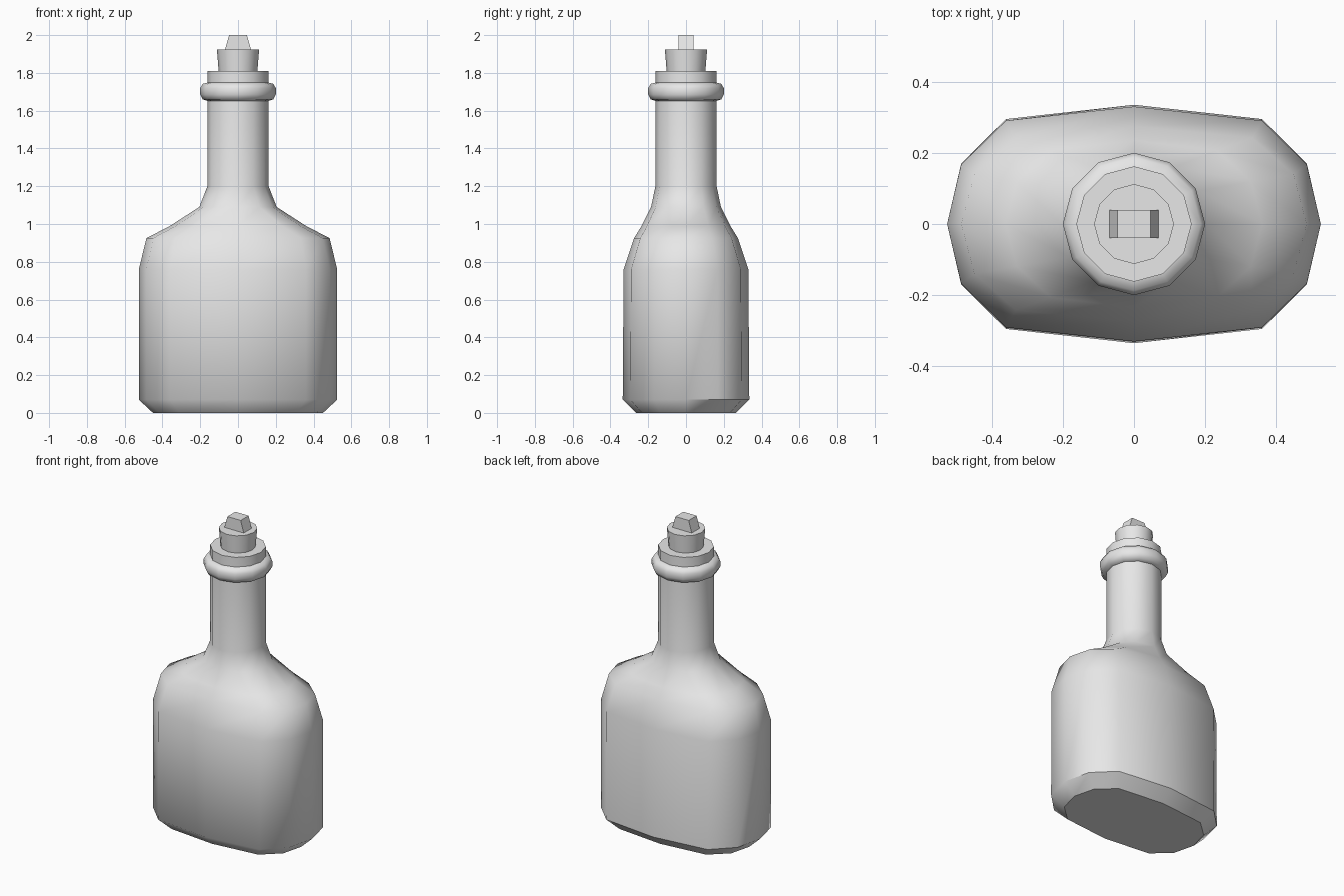
import bpy, bmesh, math

cube = bpy.data.objects.get("Cube")
if cube:
    bpy.data.objects.remove(cube, do_unlink=True)

grey = bpy.data.materials.new("plain_grey")
grey.use_nodes = True
grey.diffuse_color = (0.8, 0.8, 0.8, 1)
grey.node_tree.nodes["Principled BSDF"].inputs["Base Color"].default_value = (0.8, 0.8, 0.8, 1)

# Quarter outlines: flattened flask and plain round
FLASK = [(1, 0), (0.925, 0.507), (0.685, 0.88), (0, 1)]
ROUND = [(math.cos(i * math.pi / 6), math.sin(i * math.pi / 6)) for i in range(4)]


def section(z, rx, ry, flat):
    """Twelve-sided ring, blended from round (0) to flask (1)."""
    q = [(rx * (a[0] * flat + b[0] * (1 - flat)), ry * (a[1] * flat + b[1] * (1 - flat)))
         for a, b in zip(FLASK, ROUND)]
    half = q + [(-x, y) for x, y in q[-2::-1]]
    return [(x, y, z) for x, y in half + [(-x, -y) for x, y in half[1:-1]]]


def loft(name, rings, angle=50, sharp_rule=None):
    """Skin a stack of rings, cap both ends and shade it."""
    bm = bmesh.new()
    loops = [[bm.verts.new(p) for p in ring] for ring in rings]
    n = len(loops[0])
    for low, high in zip(loops, loops[1:]):
        for i in range(n):
            j = (i + 1) % n
            bm.faces.new((low[i], low[j], high[j], high[i]))
    bm.faces.new(loops[0][::-1])
    bm.faces.new(loops[-1])
    bmesh.ops.recalc_face_normals(bm, faces=bm.faces)
    mesh = bpy.data.meshes.new(name)
    bm.to_mesh(mesh)
    bm.free()
    mesh.materials.append(grey)
    obj = bpy.data.objects.new(name, mesh)
    bpy.context.collection.objects.link(obj)
    bpy.ops.object.select_all(action="DESELECT")
    obj.select_set(True)
    bpy.context.view_layer.objects.active = obj
    bpy.ops.object.shade_smooth_by_angle(angle=math.radians(angle))
    if sharp_rule:
        for e in mesh.edges:
            if sharp_rule(*(mesh.vertices[v].co for v in e.vertices)):
                e.use_edge_sharp = True
    return obj


# Flask body, shoulders and neck
bottle = [
    (0, 0.45, 0.265, 1), (0.07, 0.525, 0.335, 1), (0.76, 0.525, 0.33, 1),
    (0.925, 0.485, 0.275, 1), (0.99, 0.36, 0.235, 0.8), (1.09, 0.205, 0.185, 0.3),
    (1.2, 0.162, 0.162, 0), (1.81, 0.162, 0.162, 0),
]


def base_edges(a, b):
    level = abs(a.z - b.z) < 0.001
    return level and (a.z < 0.01 or (a.z < 0.1 and a.y + b.y > 0))


loft("bottle", [section(*r) for r in bottle], sharp_rule=base_edges)

# Rounded collar around the neck
collar = [(1.65, 0.155), (1.66, 0.187), (1.685, 0.2), (1.72, 0.2), (1.742, 0.187), (1.75, 0.155)]
loft("collar", [section(z, r, r, 0) for z, r in collar])

# Tapered stopper
loft("stopper", [section(1.78, 0.1, 0.1, 0), section(1.925, 0.112, 0.112, 0)])

# Pinched grip on the stopper
loft("stopper_grip", [[(-x, -0.04, z), (x, -0.04, z), (x, 0.04, z), (-x, 0.04, z)]
                      for z, x in ((1.92, 0.07), (2.0, 0.047))], angle=30)
